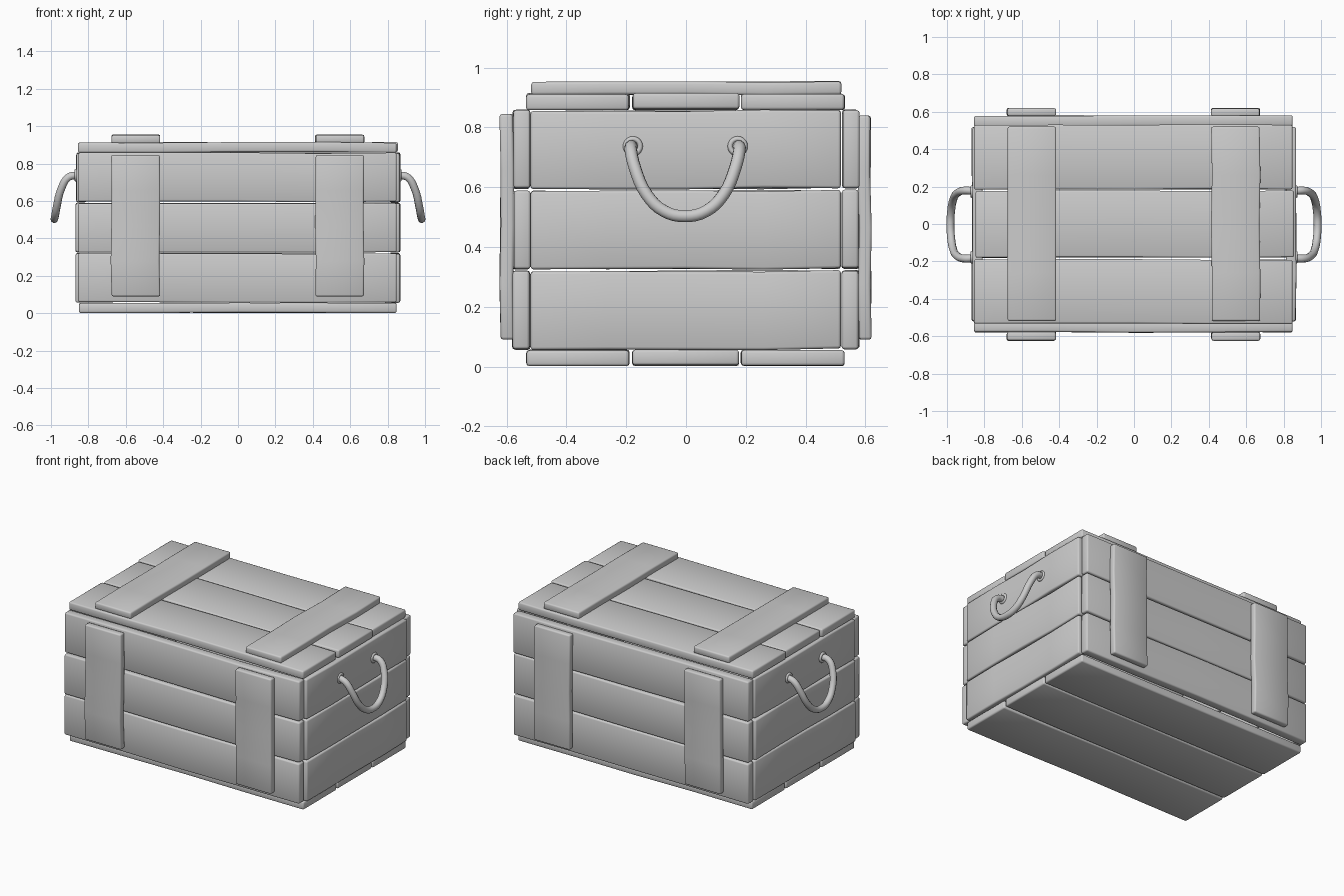
import bpy, bmesh, random
from mathutils import Vector

if "Cube" in bpy.data.objects:
    bpy.data.objects.remove(bpy.data.objects["Cube"])

random.seed(4)


def plank(name, x, y, z, warp=0.003, cuts=3):
    """Bevelled, slightly warped board filling the given x, y, z ranges."""
    lo = Vector((x[0], y[0], z[0]))
    hi = Vector((x[1], y[1], z[1]))
    size, mid = hi - lo, (hi + lo) / 2
    axis = max(range(3), key=lambda i: size[i])
    bm = bmesh.new()
    bmesh.ops.create_cube(bm, size=1)
    for v in bm.verts:
        v.co = Vector([v.co[i] * size[i] for i in range(3)])
    # cross cuts along the length, each ring nudged for a hand-made look
    long_edges = [e for e in bm.edges
                  if abs((e.verts[0].co - e.verts[1].co)[axis]) > size[axis] * 0.9]
    bmesh.ops.subdivide_edges(bm, edges=long_edges, cuts=cuts, use_grid_fill=True)
    rings = {}
    for v in bm.verts:
        key = round(v.co[axis], 3)
        if key not in rings:
            rings[key] = Vector([0 if i == axis else random.uniform(-warp, warp)
                                 for i in range(3)])
        v.co += rings[key]
    for v in bm.verts:
        v.co += mid
    bmesh.ops.recalc_face_normals(bm, faces=bm.faces)
    for f in bm.faces:
        f.smooth = True
    me = bpy.data.meshes.new(name)
    bm.to_mesh(me)
    bm.free()
    ob = bpy.data.objects.new(name, me)
    bpy.context.collection.objects.link(ob)
    bev = ob.modifiers.new("edge_bevel", 'BEVEL')
    bev.width = 0.009
    bev.segments = 2
    bev.limit_method = 'ANGLE'
    bev.angle_limit = 0.8
    bev.harden_normals = False
    return ob


# Floor and lid boards
for i, y in enumerate([(-0.533, -0.19), (-0.18, 0.176), (0.185, 0.53)]):
    plank(f"floor_board_{i + 1}", (-0.85, 0.848), y, (0.003, 0.055), 0.002)
    sx = 0.008 if i == 1 else 0
    plank(f"lid_board_{i + 1}", (-0.855 + sx, 0.847 + sx), y, (0.86, 0.913))

# Wall boards: three rows on all four sides
for i, z in enumerate([(0.058, 0.32), (0.327, 0.589), (0.596, 0.857)]):
    for name, s in (("front", -1), ("back", 1)):
        y = sorted((s * 0.523, s * 0.579))
        plank(f"{name}_board_{i + 1}", (-0.855, 0.848), y, z)
    for name, s in (("left", -1), ("right", 1)):
        x = sorted((s * 0.812, s * 0.866))
        plank(f"{name}_board_{i + 1}", x, (-0.52, 0.518), z)

# Battens across the lid, front and back
for side, x in (("left", (-0.678, -0.418)), ("right", (0.414, 0.673))):
    plank(f"lid_batten_{side}", x, (-0.518, 0.52), (0.91, 0.954))
    plank(f"front_batten_{side}", x, (-0.622, -0.577), (0.09, 0.845))
    plank(f"back_batten_{side}", x, (0.577, 0.619), (0.09, 0.84))


# Drooping rope handles with a collar at each hole
def rope_handle(name, s):
    half = [(0.85, 0.178, 0.738), (0.905, 0.182, 0.728), (0.945, 0.168, 0.665),
            (0.968, 0.128, 0.575), (0.978, 0.07, 0.52)]
    pts = half + [(0.982, 0.0, 0.503)] + [(x, -y, z) for x, y, z in half[::-1]]
    cu = bpy.data.curves.new(name, 'CURVE')
    cu.dimensions = '3D'
    cu.bevel_depth = 0.021
    cu.bevel_resolution = 3
    cu.resolution_u = 4
    cu.use_fill_caps = True
    sp = cu.splines.new('BEZIER')
    sp.bezier_points.add(len(pts) - 1)
    for bp, (x, y, z) in zip(sp.bezier_points, pts):
        bp.co = (s * x, y - 0.003, z)
        bp.handle_left_type = bp.handle_right_type = 'AUTO'
    ob = bpy.data.objects.new(name, cu)
    bpy.context.collection.objects.link(ob)


for side, s in (("left", -1), ("right", 1)):
    rope_handle(f"{side}_rope_handle", s)
    for end, y in (("front", -0.178), ("back", 0.173)):
        bpy.ops.mesh.primitive_torus_add(
            location=(s * 0.866, y, 0.737), rotation=(0, 1.5708, 0),
            major_radius=0.025, minor_radius=0.009,
            major_segments=20, minor_segments=8)
        bpy.context.object.name = f"{side}_rope_collar_{end}"
        bpy.ops.object.shade_smooth()
